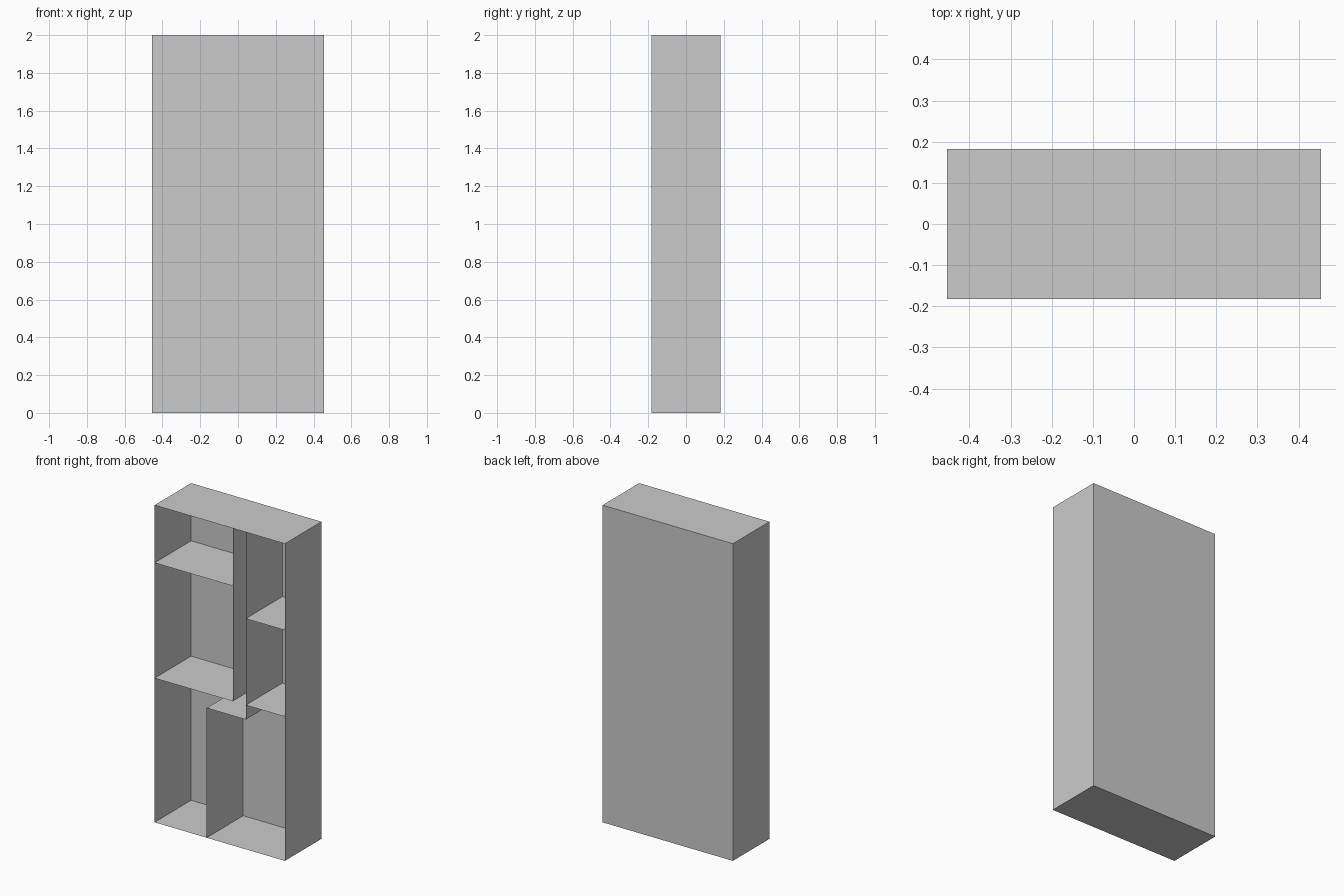
import bpy

if "Cube" in bpy.data.objects:
    bpy.data.objects.remove(bpy.data.objects["Cube"])

U = 2 / 11            # grid module of the bookcase
L, R = -2.5, 2.5      # left / right sides, in modules
D, H = 1.0, 11.0      # half depth and height, in modules


def sheet(name, a, b, c, d):
    """One thin board as a flat quad, corners in modules."""
    me = bpy.data.meshes.new(name)
    me.from_pydata([[v * U for v in p] for p in (a, b, c, d)], [], [(0, 1, 2, 3)])
    ob = bpy.data.objects.new(name, me)
    bpy.context.collection.objects.link(ob)
    return ob


def shelf(name, x0, x1, z, up=True):
    pts = [(x0, -D, z), (x1, -D, z), (x1, D, z), (x0, D, z)]
    return sheet(name, *(pts if up else pts[::-1]))


def upright(name, x, z0, z1, right=True):
    pts = [(x, -D, z0), (x, D, z0), (x, D, z1), (x, -D, z1)]
    return sheet(name, *(pts if right else pts[::-1]))


# Outer case, open at the front
shelf("bottom_panel", L, R, 0, up=False)
shelf("top_panel", L, R, H)
upright("left_side", L, 0, H, right=False)
upright("right_side", R, 0, H)
sheet("back_panel", (R, D, 0), (L, D, 0), (L, D, H), (R, D, H))

# Upper left compartments
upright("upper_left_divider", 0.5, 5, H)
shelf("left_middle_shelf", L, 0.5, 5)
shelf("left_upper_shelf", L, 0.5, 9)

# Stepped divider that leaves a narrow slot beside the left compartments
upright("lower_divider", -0.5, 0, 4.5)
shelf("step_shelf", -0.5, 1, 4.5)
upright("upper_right_divider", 1, 4.5, H)

# Right compartments
shelf("right_middle_shelf", 1, R, 5)
shelf("right_upper_shelf", 1, R, 8)
